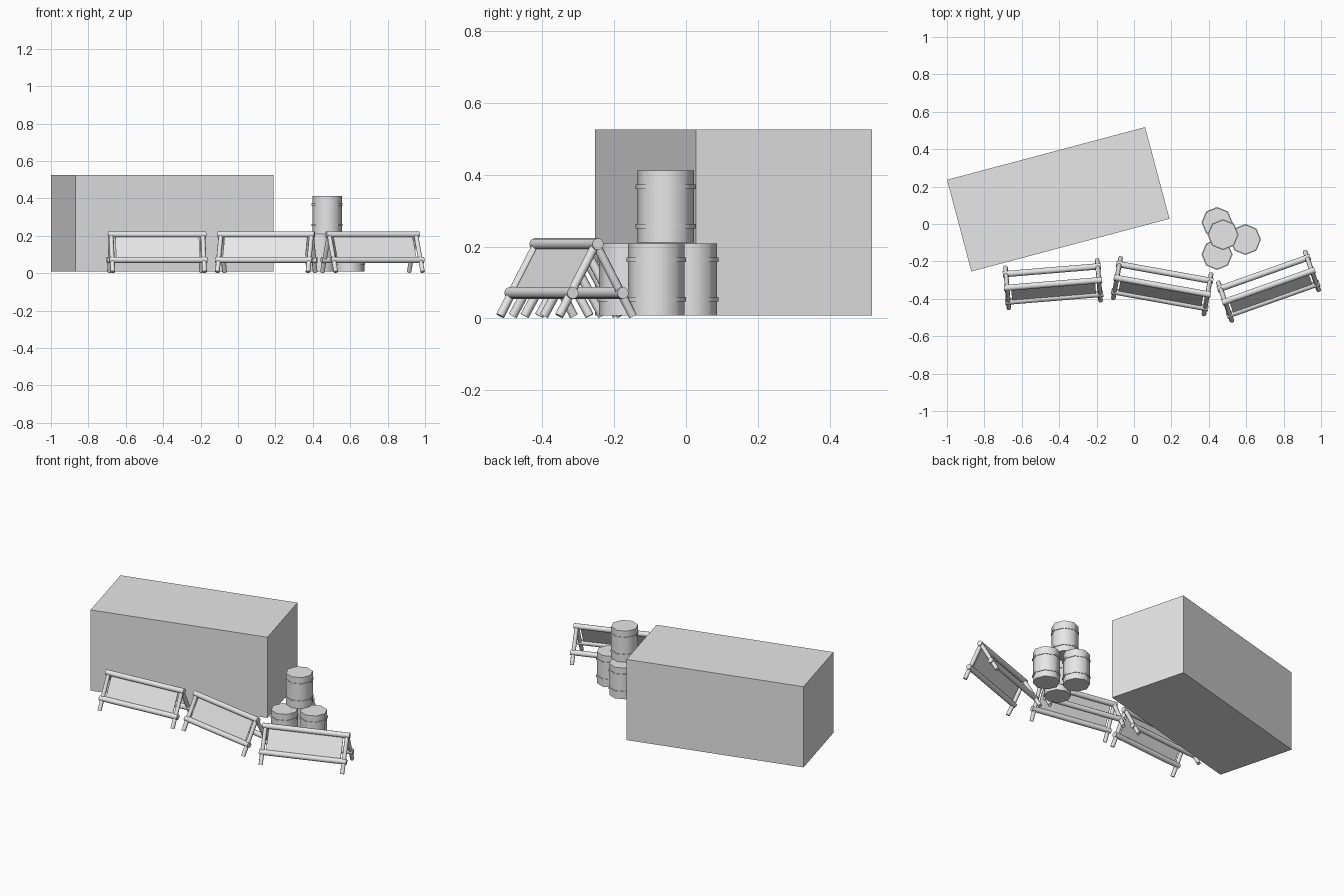
import bpy
import bmesh
from math import radians
from mathutils import Matrix, Vector

cube = bpy.data.objects.get("Cube")
if cube:
    bpy.data.objects.remove(cube, do_unlink=True)

grey = bpy.data.materials.new("plain_grey")
grey.use_nodes = True
grey.diffuse_color = (0.8, 0.8, 0.8, 1)
grey.node_tree.nodes["Principled BSDF"].inputs["Base Color"].default_value = (0.8, 0.8, 0.8, 1)


def finish(bm, name, location, angle=0, smooth=True):
    """Turn a bmesh into a placed object with sharp cap edges."""
    mesh = bpy.data.meshes.new(name)
    bm.to_mesh(mesh)
    bm.free()
    mesh.materials.append(grey)
    obj = bpy.data.objects.new(name, mesh)
    bpy.context.collection.objects.link(obj)
    obj.location = location
    obj.rotation_euler.z = radians(angle)
    if smooth:
        bpy.ops.object.select_all(action="DESELECT")
        obj.select_set(True)
        bpy.context.view_layer.objects.active = obj
        bpy.ops.object.shade_smooth_by_angle(angle=radians(50))
    return obj


def add_rod(bm, start, end, radius, sides):
    """Capped cylinder between two points."""
    start, end = Vector(start), Vector(end)
    axis = end - start
    turn = axis.to_track_quat("Z", "Y").to_matrix().to_4x4()
    bmesh.ops.create_cone(bm, cap_ends=True, segments=sides, radius1=radius, radius2=radius,
                          depth=axis.length,
                          matrix=Matrix.Translation((start + end) / 2) @ turn)


def add_box(bm, size, matrix=Matrix()):
    bmesh.ops.create_cube(bm, size=1, matrix=matrix @ Matrix.Diagonal((*size, 1)))


# Large container
bm = bmesh.new()
add_box(bm, (1.096, 0.507, 0.518))
finish(bm, "container", (-0.405, 0.132, 0.267), 14.9, smooth=False)


# Barrels: octagonal drum with two raised hoops
def barrel(name, x, y, base):
    height = 0.2
    bm = bmesh.new()
    add_rod(bm, (0, 0, 0), (0, 0, height), 0.079, 8)
    for z in (0.045, height - 0.045):
        add_rod(bm, (0, 0, z - 0.006), (0, 0, z + 0.006), 0.083, 8)
    finish(bm, name, (x, y, base))


barrel("barrel_back", 0.444, 0.008, 0.008)
barrel("barrel_left", 0.596, -0.083, 0.008)
barrel("barrel_front", 0.444, -0.163, 0.008)
barrel("barrel_top", 0.476, -0.057, 0.212)


# Barricades: ridge log, two lower logs, splayed legs and a sloping front board
def barricade(name, x, y, angle):
    half, leg_x, top_z, low_z, spread = 0.263, 0.246, 0.207, 0.071, 0.074
    ridge = Vector((0, 0, top_z))
    bm = bmesh.new()
    for log_y, log_z in ((0, top_z), (-spread, low_z), (spread, low_z)):
        add_rod(bm, (-half, log_y, log_z), (half, log_y, log_z), 0.0165, 12)
    for side in (-1, 1):
        for front in (-1, 1):
            slope = Vector((0, front * spread, low_z - top_z))
            top = ridge + Vector((side * leg_x, 0, 0))
            add_rod(bm, top, top + slope * 1.47, 0.0125, 8)
    finish(bm, name + "_frame", (x, y, 0), angle)

    slope = Vector((0, -spread, low_z - top_z))
    bm = bmesh.new()
    add_box(bm, (0.45, 0.004, slope.length),
            Matrix.Translation(ridge + slope / 2)
            @ slope.to_track_quat("Z", "Y").to_matrix().to_4x4())
    finish(bm, name + "_board", (x, y, 0), angle, smooth=False)


barricade("right_barricade", -0.433, -0.321, 4.7)
barricade("middle_barricade", 0.151, -0.332, -10.2)
barricade("left_barricade", 0.719, -0.333, 19.5)
